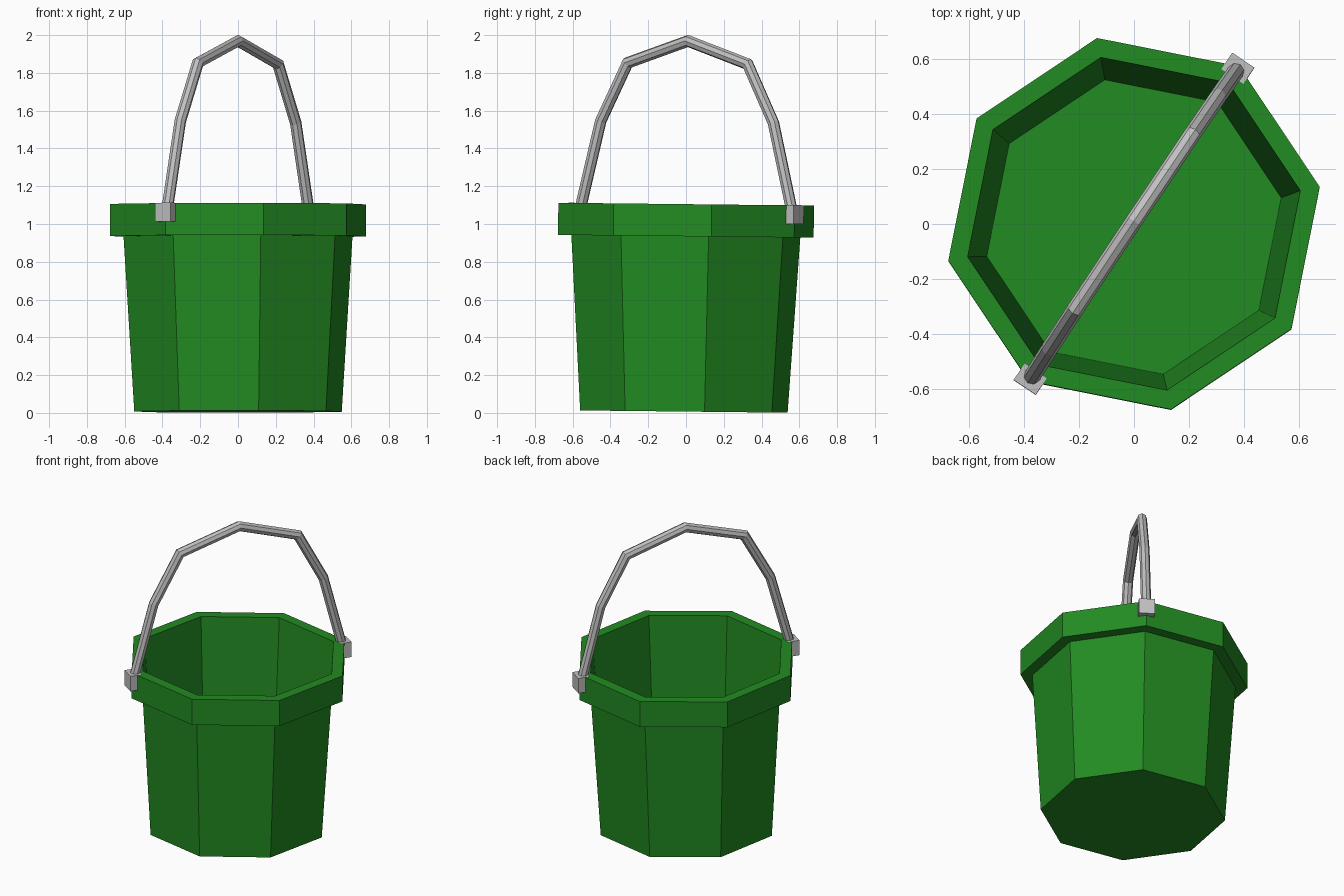
import bpy, bmesh, math
from mathutils import Vector, Matrix

if "Cube" in bpy.data.objects:
    bpy.data.objects.remove(bpy.data.objects["Cube"])

A0 = math.radians(11.25)            # turn of the eight-sided bucket
HA = A0 + math.radians(45)          # handle runs through opposite corners
TILT = Matrix.Translation((0, 0, 1.02)) @ Matrix.Rotation(-0.011, 4, 'X') @ Matrix.Translation((0, 0, -1.02))


def material(name, rgb):
    m = bpy.data.materials.new(name)
    m.diffuse_color = (*rgb, 1)
    m.use_nodes = True
    m.node_tree.nodes["Principled BSDF"].inputs["Base Color"].default_value = m.diffuse_color
    return m


green = material("green", (0.016, 0.258, 0.016))
grey = material("silver grey", (0.527, 0.527, 0.527))


def finish(bm, name, mat, turn):
    bmesh.ops.recalc_face_normals(bm, faces=bm.faces)
    bm.transform(TILT @ Matrix.Rotation(turn, 4, 'Z'))
    me = bpy.data.meshes.new(name)
    bm.to_mesh(me)
    bm.free()
    me.materials.append(mat)
    ob = bpy.data.objects.new(name, me)
    bpy.context.collection.objects.link(ob)


def skin(bm, rings, closed):
    """Join rings of points with quads; cap the ends unless closed."""
    vs = [[bm.verts.new(p) for p in r] for r in rings]
    n = len(vs[0])
    pairs = list(zip(vs, vs[1:])) + ([(vs[-1], vs[0])] if closed else [])
    for a, b in pairs:
        for i in range(n):
            j = (i + 1) % n
            bm.faces.new((a[i], a[j], b[j], b[i]))
    if not closed:
        bm.faces.new(vs[0])
        bm.faces.new(vs[-1])


def octagon(r, z):
    return [(r * math.cos(k * math.pi / 4), r * math.sin(k * math.pi / 4), z) for k in range(8)]


# bucket: outer wall, folded-out rim, inner wall and floor
bm = bmesh.new()
profile = [(0.56, 0.007), (0.618, 0.935), (0.69, 0.935), (0.69, 1.105), (0.618, 1.105), (0.547, 0.02)]
skin(bm, [octagon(r, z) for r, z in profile], False)
finish(bm, "bucket", green, A0)

# handle: eight-sided tube swept along a mirrored arch
half = [(0.683, 1.04), (0.55, 1.54), (0.382, 1.85)]
path = [Vector((-x, 0, z)) for x, z in half] + [Vector((0, 0, 1.969))]
path += [Vector((x, 0, z)) for x, z in reversed(half)]
side = Vector((0, 1, 0))
rings = []
for i, p in enumerate(path):
    d0 = (p - path[max(i - 1, 0)]).normalized()
    d1 = (path[min(i + 1, len(path) - 1)] - p).normalized()
    t = (d0 + d1).normalized()
    up = t.cross(side) / max(t.dot(d0), t.dot(d1))
    rings.append([p + 0.031 * (up * math.cos(k * math.pi / 4) + side * math.sin(k * math.pi / 4))
                  for k in range(8)])
bm = bmesh.new()
skin(bm, rings, False)
finish(bm, "handle", grey, HA)

# blocks that hold the handle ends
for s, name in ((-1, "front_handle_block"), (1, "back_handle_block")):
    bm = bmesh.new()
    bmesh.ops.create_cube(bm, size=1, matrix=Matrix.Translation((s * 0.681, 0, 1.056))
                          @ Matrix.Diagonal((0.072, 0.097, 0.1, 1)))
    finish(bm, name, grey, HA)
